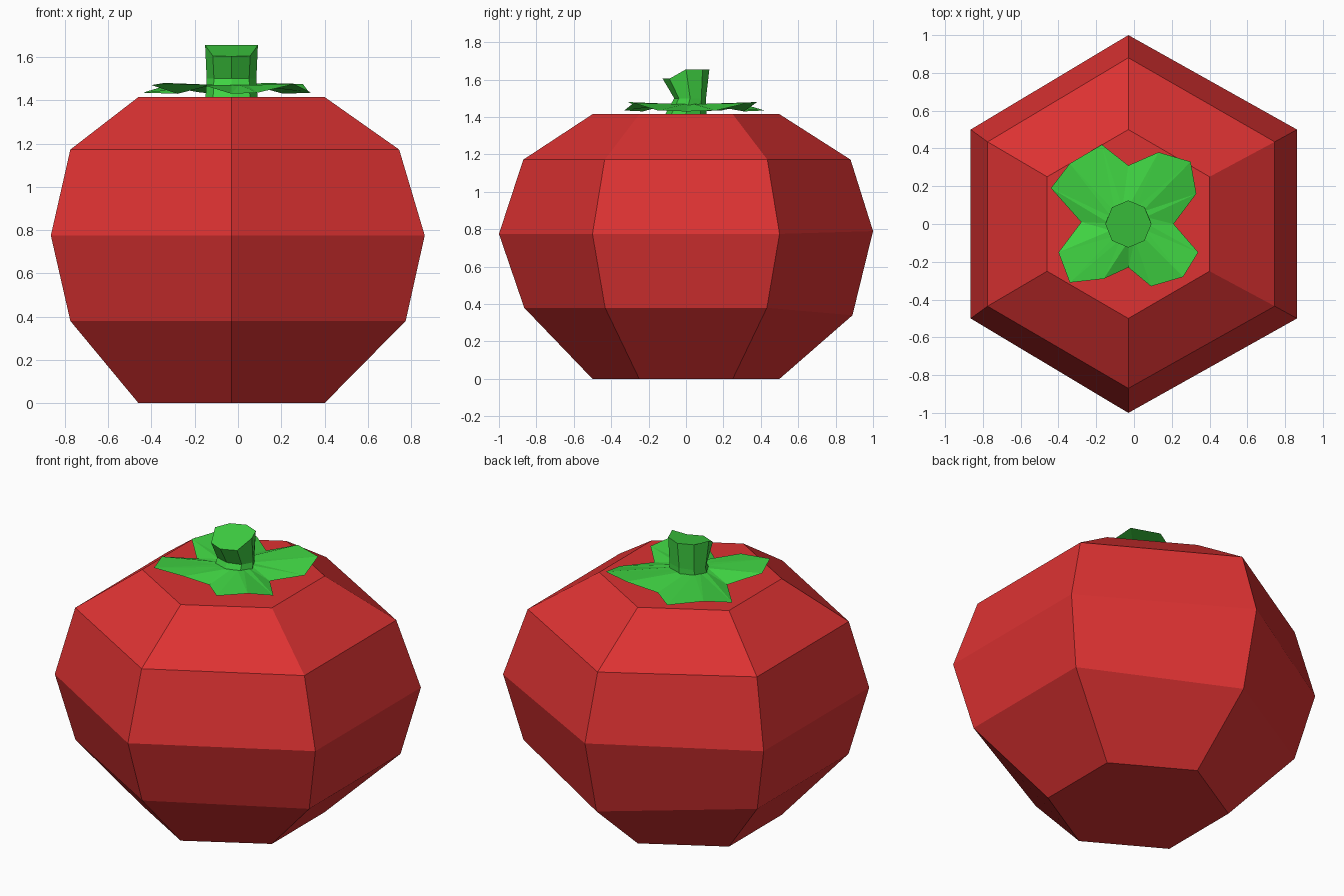
import bpy, bmesh, math
from mathutils import Vector

if "Cube" in bpy.data.objects:
    bpy.data.objects.remove(bpy.data.objects["Cube"])

CX = -0.03  # shared axis of fruit and stem


def material(name, rgb):
    m = bpy.data.materials.new(name)
    m.diffuse_color = (*rgb, 1)
    m.use_nodes = True
    m.node_tree.nodes["Principled BSDF"].inputs["Base Color"].default_value = m.diffuse_color
    return m


def finish(name, bm, mat):
    bmesh.ops.recalc_face_normals(bm, faces=bm.faces)
    me = bpy.data.meshes.new(name)
    bm.to_mesh(me)
    bm.free()
    me.materials.append(mat)
    ob = bpy.data.objects.new(name, me)
    bpy.context.collection.objects.link(ob)
    return ob


def loft(name, rings, mat):
    """Closed solid through rings of equal point count."""
    bm = bmesh.new()
    vs = [[bm.verts.new(p) for p in r] for r in rings]
    n = len(vs[0])
    for a, b in zip(vs, vs[1:]):
        for i in range(n):
            j = (i + 1) % n
            bm.faces.new((a[i], a[j], b[j], b[i]))
    bm.faces.new(vs[0][::-1])
    bm.faces.new(vs[-1])
    return finish(name, bm, mat)


red = material("tomato red", (0.72, 0.032, 0.032))
green = material("leaf green", (0.05, 0.65, 0.055))

# Six-sided fruit: z, left x, right x, radius in y
profile = [(0.0, -0.46, 0.40, 0.50), (0.38, -0.775, 0.775, 0.865),
           (0.775, -0.865, 0.863, 1.0), (1.172, -0.775, 0.745, 0.87),
           (1.415, -0.46, 0.40, 0.50)]
rings = []
for z, xl, xr, r in profile:
    rings.append([Vector((CX, r, z)), Vector((xl, r / 2, z)), Vector((xl, -r / 2, z)),
                  Vector((CX, -r, z)), Vector((xr, -r / 2, z)), Vector((xr, r / 2, z))])
rings[1][0] = Vector((CX, 0.89, 0.34))  # slight hand-made unevenness at the back
rings[2][0].z = 0.79
rings[3][0].y = 0.88
loft("tomato_body", rings, red)

# Eight-sided stem, waisted and leaning, with a slanted top
stem = []
for z, rx, ry, cy in [(1.416, 0.12, 0.11, 0.0), (1.50, 0.115, 0.085, 0.022), (1.655, 0.122, 0.125, 0.0)]:
    ring = []
    for k in range(8):
        a = k * math.pi / 4
        y = cy + ry * math.sin(a)
        drop = 0.05 * min(1, max(0, -y / 0.088)) if z > 1.6 else 0
        ring.append((CX + rx * math.cos(a), y, z - drop))
    stem.append(ring)
loft("stem", stem, green)

# Four-lobed leaf crown: notch, then three points per lobe, counter-clockwise
outline = [(0.21, 0, 1.43), (0.33, 0.16, 1.435), (0.30, 0.33, 1.475), (0.13, 0.38, 1.48),
           (-0.03, 0.31, 1.43), (-0.17, 0.42, 1.435), (-0.34, 0.32, 1.465), (-0.44, 0.19, 1.435),
           (-0.28, 0.01, 1.43), (-0.40, -0.15, 1.47), (-0.34, -0.31, 1.48), (-0.16, -0.29, 1.47),
           (-0.03, -0.23, 1.43), (0.09, -0.33, 1.435), (0.26, -0.28, 1.475), (0.34, -0.15, 1.435)]
bm = bmesh.new()
outer = [bm.verts.new(p) for p in outline]
inner = []
for x, y, z in outline:
    a = math.atan2(y, x - CX)
    inner.append(bm.verts.new((CX + 0.10 * math.cos(a), 0.09 * math.sin(a), 1.47)))
for i in range(16):
    j = (i + 1) % 16
    bm.faces.new((outer[i], outer[j], inner[j]))
    bm.faces.new((outer[i], inner[j], inner[i]))
bm.faces.new(inner)
finish("leaf_crown", bm, green)
